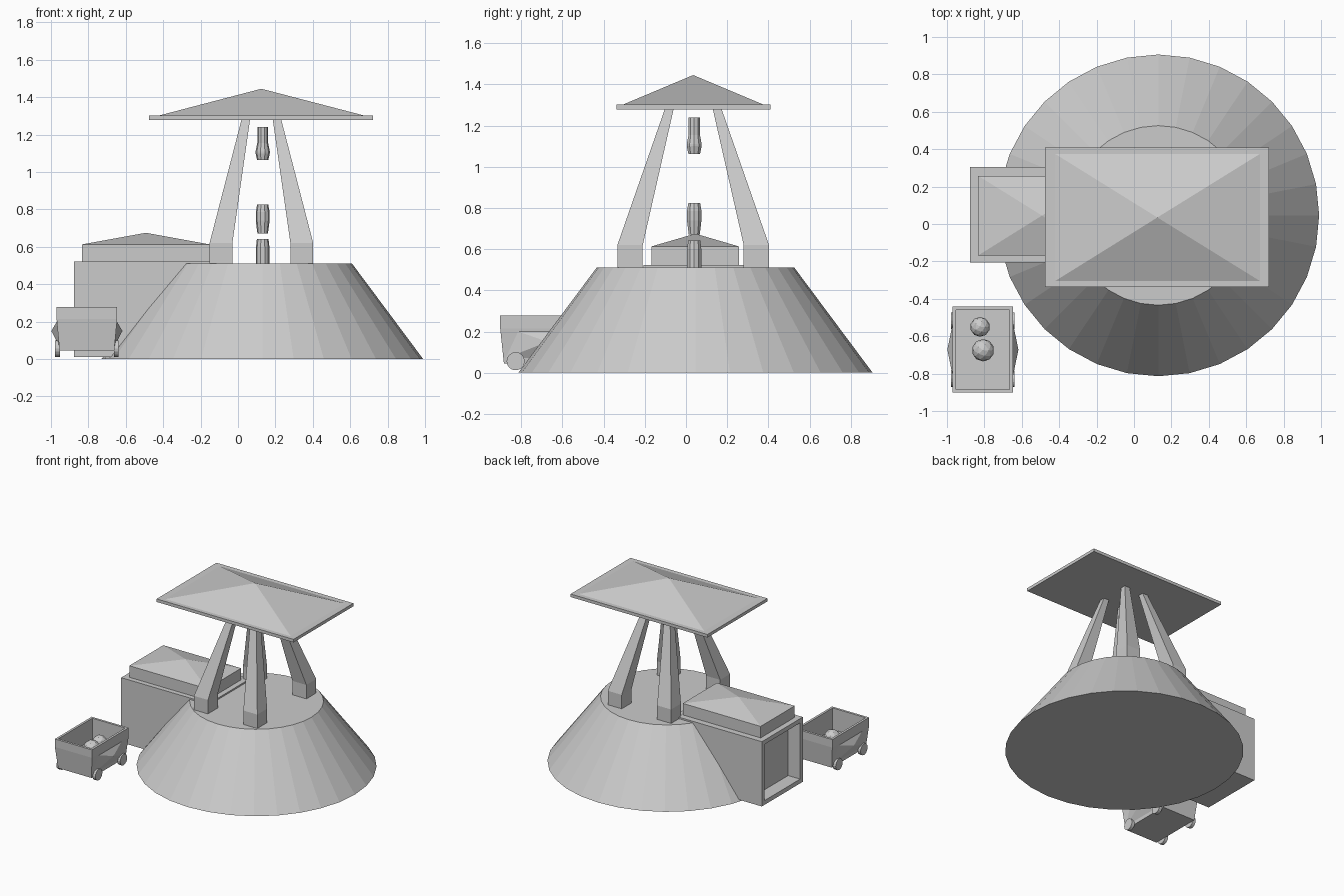
import bpy, bmesh, math
from mathutils import Matrix, Vector

if "Cube" in bpy.data.objects:
    bpy.data.objects.remove(bpy.data.objects["Cube"])

grey = bpy.data.materials.new("light_grey")
grey.diffuse_color = (0.6, 0.6, 0.6, 1)
grey.use_nodes = True
grey.node_tree.nodes["Principled BSDF"].inputs["Base Color"].default_value = grey.diffuse_color


def finish(name, bm):
    bmesh.ops.remove_doubles(bm, verts=bm.verts, dist=1e-5)
    bmesh.ops.recalc_face_normals(bm, faces=bm.faces)
    me = bpy.data.meshes.new(name)
    bm.to_mesh(me)
    bm.free()
    me.materials.append(grey)
    ob = bpy.data.objects.new(name, me)
    bpy.context.collection.objects.link(ob)
    return ob


def loft(name, rings, along_x=False, pocket=None):
    """Join rectangles (u0, u1, v0, v1, w); optional pocket = (direction, rim, depth)."""
    bm = bmesh.new()
    loops = []
    for u0, u1, v0, v1, w in rings:
        pts = [(u0, v0), (u1, v0), (u1, v1), (u0, v1)]
        if u0 == u1:
            loops.append([bm.verts.new((w, u0, v0) if along_x else (u0, v0, w))] * 4)
        else:
            loops.append([bm.verts.new((w, u, v) if along_x else (u, v, w)) for u, v in pts])
    for a, b in zip(loops, loops[1:]):
        for i in range(4):
            j = (i + 1) % 4
            bm.faces.new(list(dict.fromkeys([a[i], a[j], b[j], b[i]])))
    for end in (loops[0], loops[-1]):
        if end[0] is not end[1]:
            bm.faces.new(end)
    bmesh.ops.recalc_face_normals(bm, faces=bm.faces)
    if pocket:
        d, rim, depth = Vector(pocket[0]), pocket[1], pocket[2]
        face = max(bm.faces, key=lambda f: f.normal.dot(d))
        bmesh.ops.inset_region(bm, faces=[face], thickness=rim)
        floor = bmesh.ops.extrude_discrete_faces(bm, faces=[face])["faces"][0]
        bmesh.ops.translate(bm, verts=floor.verts, vec=-d * depth)
    return finish(name, bm)


def turned(name, profile, sides, centre):
    """Stack of cone sections from (radius, z) points."""
    bm = bmesh.new()
    loops = [[bm.verts.new((centre[0] + r * math.cos(i * math.tau / sides),
                            centre[1] + r * math.sin(i * math.tau / sides), z))
              for i in range(sides)] for r, z in profile]
    for a, b in zip(loops, loops[1:]):
        for i in range(sides):
            j = (i + 1) % sides
            bm.faces.new((a[i], a[j], b[j], b[i]))
    bm.faces.new(loops[0])
    bm.faces.new(loops[-1])
    return finish(name, bm)


# mound
turned("mound", [(0.86, 0), (0.48, 0.51)], 32, (0.13, 0.046))

# four leaning legs
CX, CY = 0.125, 0.035
for sx, xn in ((-1, "left"), (1, "right")):
    for sy, yn in ((-1, "front"), (1, "back")):
        rings = []
        for xa, xb, ya, yb, z in ((0.155, 0.277, 0.245, 0.368, 0.5),
                                  (0.155, 0.277, 0.245, 0.368, 0.62),
                                  (0.06, 0.105, 0.094, 0.136, 1.285)):
            rings.append((CX + sx * xa, CX + sx * xb, CY + sy * ya, CY + sy * yb, z))
        loft(f"{yn}_{xn}_leg", rings)

# canopy slab and its low pyramid
loft("canopy_slab", [(-0.475, 0.722, -0.338, 0.41, 1.278), (-0.475, 0.722, -0.338, 0.41, 1.302)])
loft("canopy_top", [(-0.43, 0.682, -0.31, 0.38, 1.30), (CX, CX, CY, CY, 1.445)])

# centre spindle pieces
C = (0.132, 0.04)
turned("upper_spindle", [(0.029, 1.24), (0.029, 1.155), (0.038, 1.11), (0.038, 1.10), (0.03, 1.063)], 10, C)
turned("middle_spindle", [(0.03, 0.825), (0.037, 0.785), (0.037, 0.74), (0.028, 0.67)], 10, C)
turned("lower_spindle", [(0.036, 0.5), (0.036, 0.60), (0.031, 0.643)], 10, C)

# side tunnel with recessed doorway and roof
loft("tunnel", [(-0.877, -0.11, -0.207, 0.305, 0.01), (-0.877, -0.11, -0.207, 0.305, 0.522)],
     pocket=((-1, 0, 0), 0.048, 0.105))
loft("tunnel_roof", [(-0.833, -0.152, -0.168, 0.257, 0.515), (-0.833, -0.152, -0.168, 0.257, 0.613),
                     (-0.492, -0.492, 0.045, 0.045, 0.675)])

# cart body
KX, KY = -0.808, -0.672
loft("cart_body", [(KX - a, KX + a, KY - b, KY + b, z) for a, b, z in
                   ((0.146, 0.212, 0.045), (0.162, 0.23, 0.215), (0.162, 0.23, 0.278))],
     pocket=((0, 0, 1), 0.026, 0.17))

# pointed side panels and wheels
for s, side in ((-1, "left"), (1, "right")):
    loft(f"cart_{side}_panel", [(KY - 0.205, KY + 0.205, 0.07, 0.222, KX + s * 0.148),
                                (KY, KY, 0.15, 0.15, KX + s * 0.19)], along_x=True)
    for t, end in ((-1, "front"), (1, "back")):
        bm = bmesh.new()
        bmesh.ops.create_cone(bm, cap_ends=True, segments=16, radius1=0.044, radius2=0.044, depth=0.026,
                              matrix=Matrix.Translation((KX + s * 0.157, KY + t * 0.155, 0.056))
                              @ Matrix.Rotation(math.pi / 2, 4, 'Y'))
        finish(f"cart_{end}_{side}_wheel", bm)

# two stones in the cart
for n, (x, y, z, r) in enumerate(((-0.823, -0.55, 0.16, 0.053), (-0.807, -0.675, 0.165, 0.06))):
    bm = bmesh.new()
    bmesh.ops.create_icosphere(bm, subdivisions=2, radius=r, matrix=Matrix.Translation((x, y, z)))
    finish(f"stone_{n + 1}", bm)
